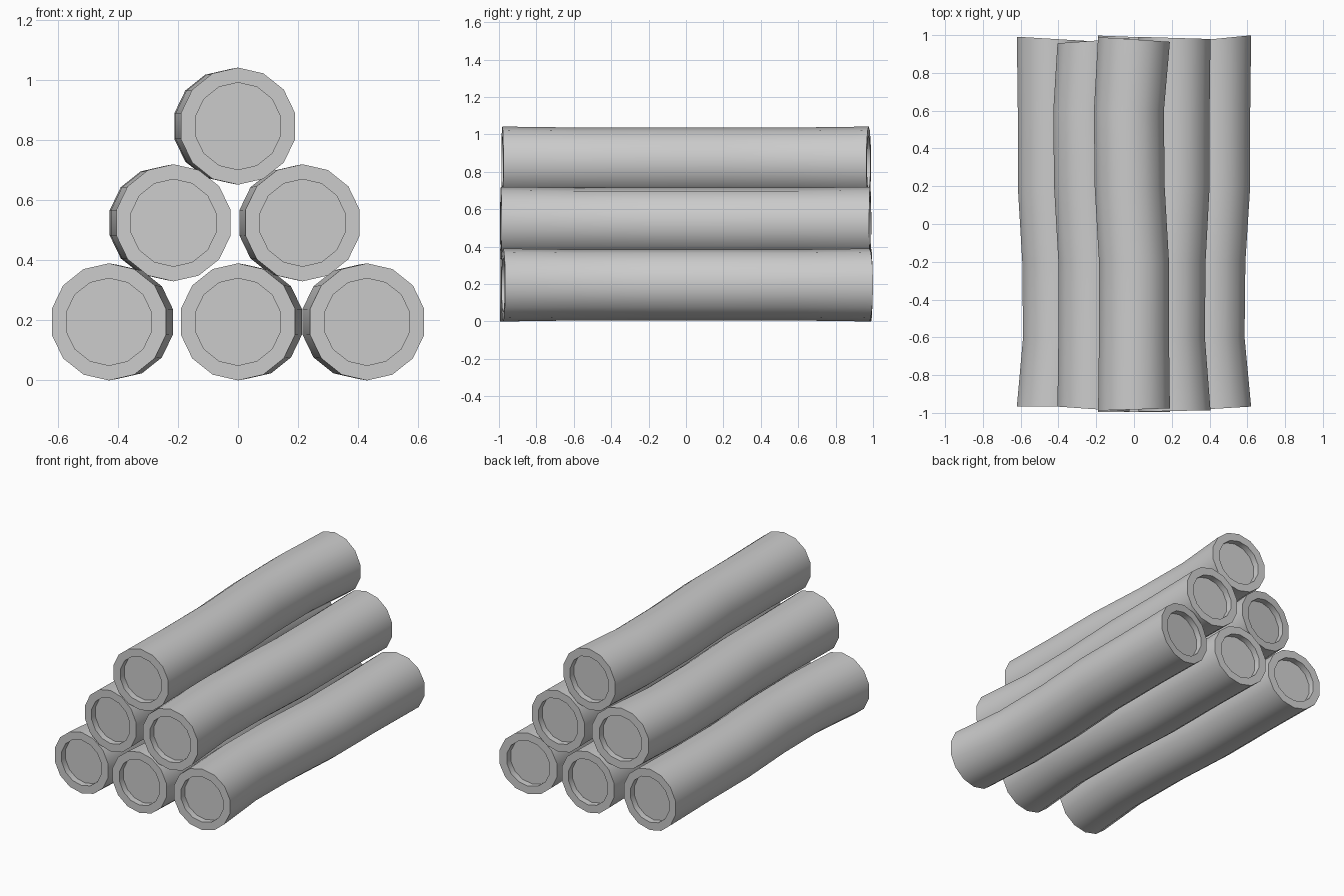
import bpy, bmesh
from math import sin, cos, pi, radians

if "Cube" in bpy.data.objects:
    bpy.data.objects.remove(bpy.data.objects["Cube"])

SIDES = 14
R_END, R_MID, R_HOLE, DEPTH = 0.195, 0.19, 0.145, 0.04


def log(name, x, z, shift, half, front, back):
    """Bent log along y; shift is the sideways bow in one half,
    front and back are (y position, sideways tilt) of the ends."""
    bm = bmesh.new()

    def ring(y, r, dx=0.0, tilt=0.0):
        verts = []
        for i in range(SIDES):
            a = 2 * pi * i / SIDES
            px = r * sin(a)
            verts.append(bm.verts.new((x + dx + px, y + tilt * px, z + r * cos(a))))
        return verts

    yf, tf = front
    yb, tb = back
    # recessed front end
    rings = [ring(yf + DEPTH, R_HOLE, 0, tf), ring(yf, R_HOLE, 0, tf), ring(yf, R_END, 0, tf)]
    # bowed bark
    for y in (-0.6, -0.2, 0.2, 0.6):
        bow = shift * (1 if abs(y) > 0.5 else 0.85) if y * half > 0 else 0
        rings.append(ring(y, R_MID, bow))
    # recessed back end
    rings += [ring(yb, R_END, 0, tb), ring(yb, R_HOLE, 0, tb), ring(yb - DEPTH, R_HOLE, 0, tb)]

    for a, b in zip(rings, rings[1:]):
        for i in range(SIDES):
            j = (i + 1) % SIDES
            bm.faces.new((a[i], a[j], b[j], b[i]))
    bm.faces.new(rings[0])
    bm.faces.new(rings[-1])
    bmesh.ops.recalc_face_normals(bm, faces=bm.faces[:])

    mesh = bpy.data.meshes.new(name)
    bm.to_mesh(mesh)
    bm.free()
    ob = bpy.data.objects.new(name, mesh)
    bpy.context.collection.objects.link(ob)
    bpy.ops.object.select_all(action='DESELECT')
    ob.select_set(True)
    bpy.context.view_layer.objects.active = ob
    bpy.ops.object.shade_smooth_by_angle(angle=radians(40))


# bottom row
log("log_bottom_left", -0.43, 0.195, 0.028, -1, (-0.967, -0.01), (0.98, -0.06))
log("log_bottom_middle", 0, 0.195, 0.028, -1, (-0.995, 0.0), (0.99, -0.04))
log("log_bottom_right", 0.43, 0.195, -0.03, -1, (-0.978, 0.06), (0.98, 0.1))
# middle row
log("log_middle_left", -0.215, 0.525, -0.027, 1, (-0.98, -0.07), (0.97, 0.07))
log("log_middle_right", 0.215, 0.525, -0.025, -1, (-0.99, 0.02), (0.985, -0.03))
# top
log("log_top", 0, 0.847, -0.027, 1, (-0.982, 0.03), (0.977, -0.066))
